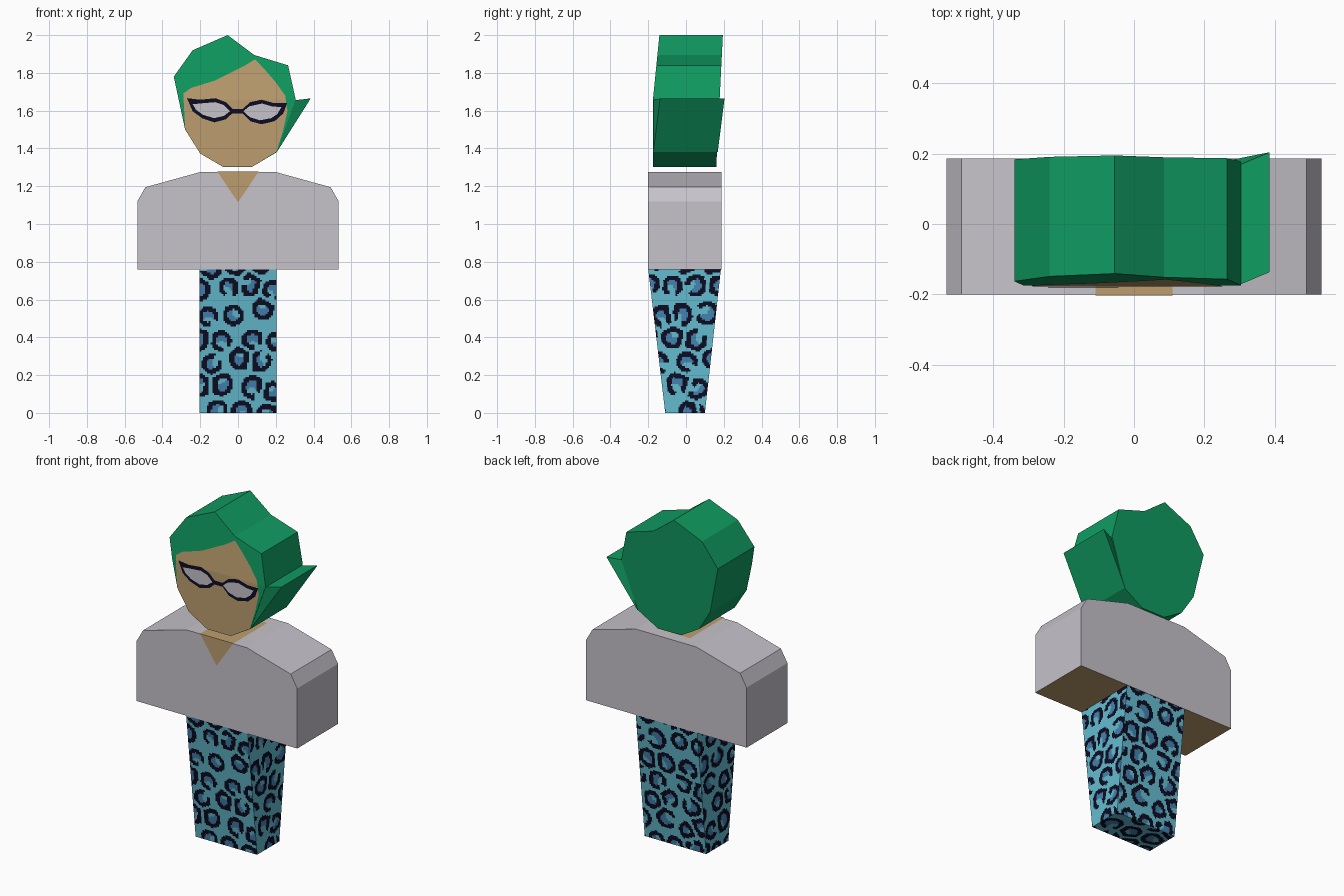
import bpy, bmesh, math, random
from mathutils import Matrix, Vector

if "Cube" in bpy.data.objects:
    bpy.data.objects.remove(bpy.data.objects["Cube"])

random.seed(7)


def srgb(r, g, b):
    lin = lambda c: c / 12.92 if c <= 0.04045 else ((c + 0.055) / 1.055) ** 2.4
    return (lin(r / 255), lin(g / 255), lin(b / 255), 1)


def material(name, *rgb):
    m = bpy.data.materials.new(name)
    m.diffuse_color = srgb(*rgb)
    m.use_nodes = True
    m.node_tree.nodes["Principled BSDF"].inputs["Base Color"].default_value = m.diffuse_color
    return m


GREEN = material("hair green", 16, 155, 97)
SKIN = material("tan skin", 188, 158, 110)
GREY = material("pale grey", 198, 194, 202)
NAVY = material("dark navy", 12, 12, 34)
TEAL = material("light teal", 100, 188, 208)
BLUE = material("mid blue", 68, 130, 176)


def finish(name, bm, mats):
    me = bpy.data.meshes.new(name)
    bm.to_mesh(me)
    bm.free()
    for m in mats:
        me.materials.append(m)
    ob = bpy.data.objects.new(name, me)
    bpy.context.collection.objects.link(ob)
    return ob


def outline(pts, kink=None):
    """Front-facing polygon in the xz plane, optionally split at a height."""
    bm = bmesh.new()
    f = bm.faces.new([bm.verts.new((x, 0, z)) for x, z in pts])
    f.normal_update()
    if f.normal.y > 0:
        f.normal_flip()
    if kink:
        bmesh.ops.bisect_plane(bm, geom=bm.verts[:] + bm.edges[:] + bm.faces[:],
                               plane_co=(0, 0, kink), plane_no=(0, 0, 1), dist=1e-4)
    return bm


def prism(name, pts, front, back, mats, kink=None):
    bm = outline(pts, kink)
    ext = bmesh.ops.extrude_face_region(bm, geom=bm.faces[:], use_keep_orig=True)
    rear = {g for g in ext["geom"] if isinstance(g, bmesh.types.BMVert)}
    for v in bm.verts:
        v.co.y = (back if v in rear else front)(v.co.x, v.co.z)
    bmesh.ops.recalc_face_normals(bm, faces=bm.faces[:])
    return finish(name, bm, mats)


def plate(name, pts, front, lift, mat, kink=None):
    bm = outline(pts, kink)
    for v in bm.verts:
        v.co.y = front(v.co.x, v.co.z) - lift
    return finish(name, bm, [mat])


# Head: faceted slab whose front leans back above the eyes
KINK = 1.66
head_front = lambda x, z: -0.175 + 0.1 * max(0, z - KINK)
head_back = lambda x, z: 0.16 + 0.05 * (z - 1.3)
prism("head_hair", [(-.34, 1.78), (-.24, 1.92), (-.055, 2.0), (.085, 1.895), (.265, 1.84),
                    (.305, 1.66), (.205, 1.38), (.075, 1.303), (-.08, 1.303),
                    (-.2, 1.373), (-.28, 1.5)], head_front, head_back, [GREEN], KINK)

# Side lock of hair sweeping outwards and back
sweep = lambda x: 0.45 * max(0, x - .305)
prism("hair_lock", [(.30, 1.655), (.385, 1.665), (.205, 1.38)],
      lambda x, z: -0.173 + sweep(x), lambda x, z: 0.168 + sweep(x), [GREEN])

# Painted face, glasses frame and lenses
plate("face", [(-.29, 1.69), (-.25, 1.72), (-.12, 1.76), (.03, 1.835), (.09, 1.872), (.14, 1.82),
               (.20, 1.75), (.25, 1.68), (.262, 1.6), (.24, 1.5), (.205, 1.385), (.075, 1.304),
               (-.08, 1.304), (-.2, 1.374), (-.279, 1.5)], head_front, .003, SKIN, KINK)
plate("glasses_frame", [(-.27, 1.666), (-.2, 1.658), (-.12, 1.666), (-.065, 1.645), (-.03, 1.61),
                        (.025, 1.61), (.065, 1.645), (.125, 1.658), (.19, 1.64), (.26, 1.64),
                        (.24, 1.586), (.195, 1.545), (.125, 1.528), (.065, 1.544), (.025, 1.586),
                        (-.03, 1.586), (-.065, 1.554), (-.125, 1.538), (-.19, 1.56),
                        (-.24, 1.597)], head_front, .005, NAVY)
plate("left_lens", [(-.24, 1.634), (-.18, 1.64), (-.12, 1.645), (-.075, 1.63), (-.042, 1.597),
                    (-.075, 1.572), (-.127, 1.56), (-.185, 1.578), (-.222, 1.604)],
      head_front, .007, GREY)
plate("right_lens", [(.028, 1.597), (.06, 1.623), (.127, 1.638), (.18, 1.623), (.23, 1.618),
                     (.208, 1.582), (.175, 1.56), (.116, 1.549), (.063, 1.565)],
      head_front, .007, GREY)

# Torso with sloping shoulders; the underside is skin
half = [(.533, .76), (.533, 1.12), (.49, 1.195), (.2, 1.275)]
torso_front = lambda x, z: -0.2
torso = prism("torso", half + [(-x, z) for x, z in reversed(half)],
              torso_front, lambda x, z: 0.187, [GREY, SKIN])
for p in torso.data.polygons:
    p.material_index = int(p.normal.z < -0.5)

# Neck opening: V on the chest and a strip over the top
plate("neck_v", [(-.11, 1.278), (.11, 1.278), (0, 1.115)], torso_front, .003, SKIN)
bm = bmesh.new()
bm.faces.new([bm.verts.new(c) for c in ((-.11, -.203, 1.278), (.11, -.203, 1.278),
                                        (.11, .12, 1.278), (-.11, .12, 1.278))])
finish("neck_top", bm, [SKIN])

# Legs: one tapered block, finely gridded so the rosettes can be coloured by rule
bm = bmesh.new()
NX, NY, NZ = 42, 36, 80
for turn, sx, sy in ((Matrix.Rotation(math.pi / 2, 4, 'X'), NX, NZ),
                     (Matrix.Rotation(-math.pi / 2, 4, 'X'), NX, NZ),
                     (Matrix.Rotation(math.pi / 2, 4, 'Y'), NZ, NY),
                     (Matrix.Rotation(-math.pi / 2, 4, 'Y'), NZ, NY),
                     (Matrix.Rotation(math.pi, 4, 'X'), NX, NY)):
    bmesh.ops.create_grid(bm, x_segments=sx, y_segments=sy, size=1,
                          matrix=turn @ Matrix.Translation((0, 0, 1)))
bmesh.ops.remove_doubles(bm, verts=bm.verts[:], dist=1e-4)
for v in bm.verts:
    t = (v.co.z + 1) / 2
    y0, y1 = -.11 - .09 * t, .1 + .085 * t
    v.co = Vector((v.co.x * .204, y0 + (y1 - y0) * (v.co.y + 1) / 2, t * .762))
bmesh.ops.recalc_face_normals(bm, faces=bm.faces[:])
bm.normal_update()

# Rosettes: jittered staggered seeds; each has a size and a gap direction
STEP = .132


def make_seeds():
    return [((i + .5 * (j % 2) + random.uniform(-.2, .2)) * STEP,
             (j + random.uniform(-.2, .2)) * STEP,
             random.uniform(.062, .076), random.uniform(-math.pi, math.pi), random.random())
            for i in range(-3, 4) for j in range(-2, 8)]


sides = {key: make_seeds() for key in ("front", "back", "right", "left", "bottom")}


def spot_colour(u, w, seeds):
    near = sorted((math.hypot(u - s[0], w - s[1]), s) for s in seeds)[:2]
    (d1, s), (d2, _) = near
    depth = min((d2 - d1) / 2, s[2] - d1)
    if depth < .009:
        return 0
    angle = math.atan2(w - s[1], u - s[0])
    if depth < .034:
        in_gap = abs(math.remainder(angle - s[3], 2 * math.pi)) < .4 and s[4] < .6
        return 0 if in_gap else 1
    return 2 if math.cos(angle - s[3] - 2.5) > -.4 else 0


for f in bm.faces:
    c, n = f.calc_center_median(), f.normal
    if abs(n.z) > .7:
        f.material_index = spot_colour(c.x, c.y, sides["bottom"])
    elif abs(n.x) > .7:
        f.material_index = spot_colour(c.y, c.z, sides["right" if n.x > 0 else "left"])
    else:
        f.material_index = spot_colour(c.x, c.z, sides["back" if n.y > 0 else "front"])
finish("legs", bm, [TEAL, NAVY, BLUE])
